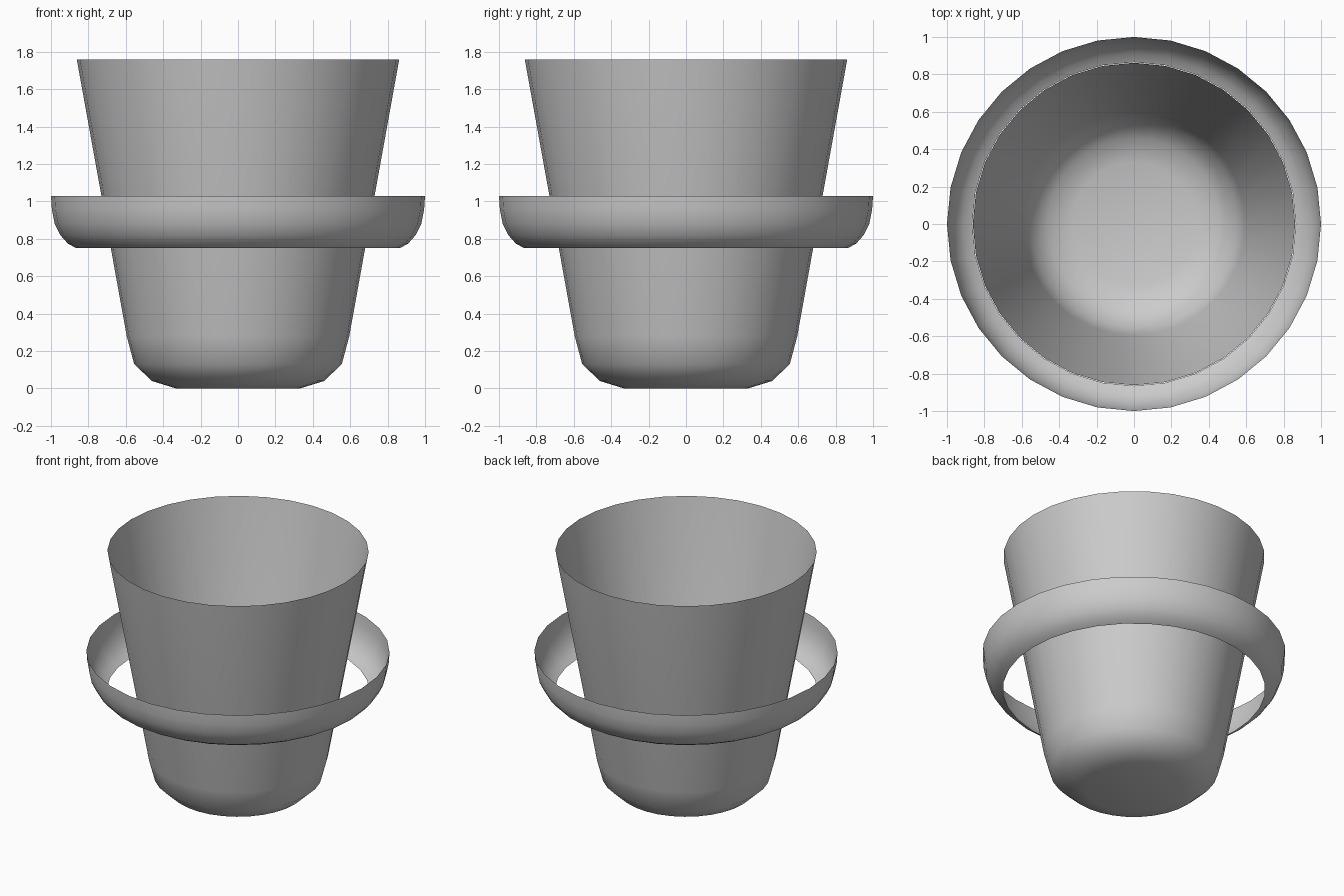
import bpy, bmesh
from math import sin, cos, tau

if "Cube" in bpy.data.objects:
    bpy.data.objects.remove(bpy.data.objects["Cube"])

SIDES = 32

def lathe(name, profile, cap_bottom=False):
    """Spin an (r, z) profile around z as a thin smooth surface."""
    bm = bmesh.new()
    rings = [[bm.verts.new((r * cos(tau * i / SIDES), r * sin(tau * i / SIDES), z))
              for i in range(SIDES)] for r, z in profile]
    for lo, hi in zip(rings, rings[1:]):
        for i in range(SIDES):
            j = (i + 1) % SIDES
            bm.faces.new((lo[i], lo[j], hi[j], hi[i]))
    if cap_bottom:
        bm.faces.new(rings[0][::-1])
    for f in bm.faces:
        f.smooth = True
    mesh = bpy.data.meshes.new(name)
    bm.to_mesh(mesh)
    bm.free()
    obj = bpy.data.objects.new(name, mesh)
    bpy.context.collection.objects.link(obj)
    return obj

# Tapered open cup with rounded base
lathe("cup", [(0.33, 0), (0.46, 0.04), (0.555, 0.13), (0.595, 0.28), (0.862, 1.76)],
      cap_bottom=True)

# Floating curved band around the cup, open at top and bottom
lathe("outer_ring", [(0.865, 0.75), (0.91, 0.775), (0.95, 0.82),
                     (0.98, 0.88), (0.995, 0.955), (1.0, 1.03)])
